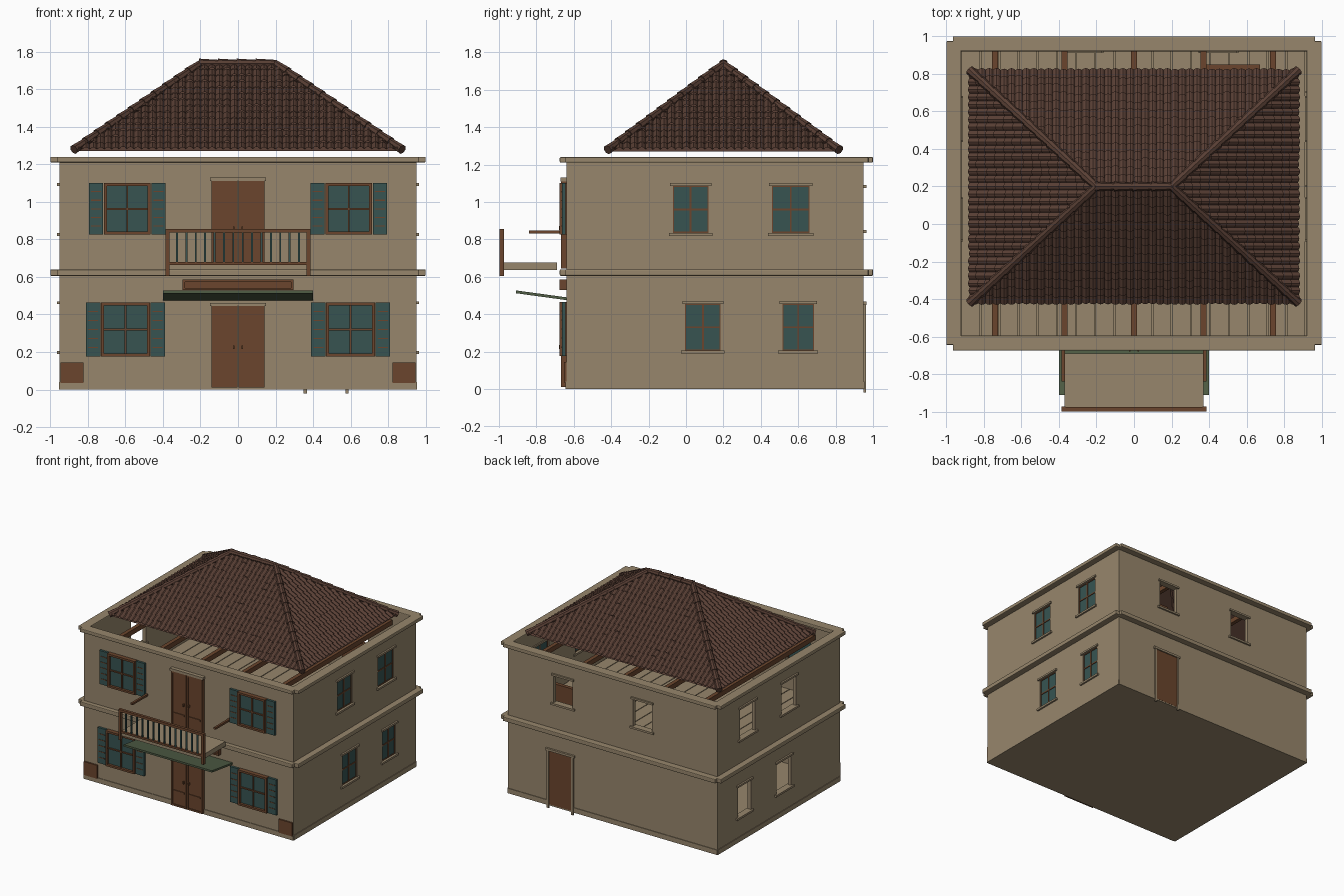
import bpy, bmesh, math, random
from mathutils import Vector

random.seed(4)
cube = bpy.data.objects.get("Cube")
if cube:
    bpy.data.objects.remove(cube, do_unlink=True)


def material(name, r, g, b):
    m = bpy.data.materials.new(name)
    m.use_nodes = True
    m.diffuse_color = (r, g, b, 1)
    bsdf = m.node_tree.nodes["Principled BSDF"]
    bsdf.inputs["Base Color"].default_value = (r, g, b, 1)
    bsdf.inputs["Roughness"].default_value = 0.9
    return m


PLASTER = material("plaster", 0.31, 0.24, 0.15)
WOOD = material("wood", 0.145, 0.06, 0.026)
TEAL = material("teal", 0.038, 0.088, 0.083)
TILE = material("roof_tile", 0.1, 0.05, 0.035)
GREEN = material("green_awning", 0.08, 0.11, 0.06)

XW, YF, YB, THICK = 0.95, -0.64, 0.95, 0.03


def finish(name, bm, mat):
    mesh = bpy.data.meshes.new(name)
    bm.to_mesh(mesh)
    bm.free()
    if mat:
        mesh.materials.append(mat)
    ob = bpy.data.objects.new(name, mesh)
    bpy.context.collection.objects.link(ob)
    return ob


def boxes(name, mat, parts):
    """One object made of axis-aligned boxes (x0, x1, y0, y1, z0, z1)."""
    bm = bmesh.new()
    for x0, x1, y0, y1, z0, z1 in parts:
        for v in bmesh.ops.create_cube(bm, size=1)["verts"]:
            v.co = ((x0 + x1) / 2 + v.co.x * (x1 - x0),
                    (y0 + y1) / 2 + v.co.y * (y1 - y0),
                    (z0 + z1) / 2 + v.co.z * (z1 - z0))
    return finish(name, bm, mat)


def on_wall(side, u0, u1, d0, d1, z0, z1):
    """Box on a wall: u runs along it, d is the distance outwards."""
    return {"front": (u0, u1, YF - d1, YF - d0, z0, z1),
            "back": (u0, u1, YB + d0, YB + d1, z0, z1),
            "right": (XW + d0, XW + d1, u0, u1, z0, z1),
            "left": (-XW - d1, -XW - d0, u0, u1, z0, z1)}[side]


def border(side, u0, u1, z0, z1, w, d0, d1):
    return [on_wall(side, u0, u0 + w, d0, d1, z0, z1),
            on_wall(side, u1 - w, u1, d0, d1, z0, z1),
            on_wall(side, u0 + w, u1 - w, d0, d1, z0, z0 + w),
            on_wall(side, u0 + w, u1 - w, d0, d1, z1 - w, z1)]


def cross(side, u0, u1, z0, z1, d0, d1, w=0.005):
    u, z = (u0 + u1) / 2, (z0 + z1) / 2
    return [on_wall(side, u - w, u + w, d0, d1, z0, z1),
            on_wall(side, u0, u1, d0, d1, z - w, z + w)]


# Window layout: side, centre, half width, bottom, top
front_windows = [("front", s * c, h, z0, z1) for s in (-1, 1)
                 for c, h, z0, z1 in ((0.59, 0.125, 0.825, 1.1), (0.6, 0.13, 0.175, 0.465))]
side_rows = ((0.025, 0.095, 0.835, 1.085), (0.56, 0.1, 0.835, 1.085),
             (0.09, 0.095, 0.205, 0.455), (0.6, 0.085, 0.205, 0.455))
right_windows = [("right", *r) for r in side_rows]
left_windows = [("left", *r) for r in side_rows]
back_windows = [("back", c, 0.085, 0.85, 1.075) for c in (0.45, -0.27)]
all_windows = front_windows + right_windows + left_windows + back_windows

# Hollow walls with openings
walls = boxes("walls", PLASTER, [(-XW, XW, YF, YB, 0, 1.22)])
hollow = boxes("hollow_cutter", None, [(THICK - XW, XW - THICK, YF + THICK, YB - THICK, 0.03, 2)])
inset = 0.012
openings = boxes("opening_cutter", None, [
    on_wall(s, c - h + inset, c + h - inset, -0.06, 0.05, z0 + inset, z1 - inset)
    if s == "front" else on_wall(s, c - h, c + h, -0.06, 0.05, z0, z1)
    for s, c, h, z0, z1 in all_windows])
bpy.context.view_layer.objects.active = walls
for cutter in (hollow, openings):
    mod = walls.modifiers.new("cut", "BOOLEAN")
    mod.operation, mod.object, mod.solver = "DIFFERENCE", cutter, "EXACT"
    bpy.ops.object.modifier_apply(modifier=mod.name)
    bpy.data.objects.remove(cutter, do_unlink=True)

# Cornice bands and plinth
for name, z0, z1 in (("upper_cornice", 1.21, 1.24), ("lower_cornice", 0.605, 0.64)):
    band = boxes(name, PLASTER, [(-0.965, 0.965, -0.675, -0.595, z0, z1),
                                 (-0.965, 0.965, 0.92, 1.0, z0, z1),
                                 (0.92, 1.0, -0.645, 0.975, z0, z1),
                                 (-1.0, -0.92, -0.645, 0.975, z0, z1)])
    bevel = band.modifiers.new("soft_edge", "BEVEL")
    bevel.width, bevel.segments = 0.006, 2
boxes("plinth", PLASTER, [on_wall(s, a, b, 0, 0.005, 0, 0.04) for s, a, b in (
    ("front", -XW, XW), ("back", -XW, XW), ("left", YF, YB), ("right", YF, YB))])

# Interior floor planks, beams under the roof and an inner panel
boxes("floor_planks", PLASTER, [(-0.918 + i * 0.102, -0.822 + i * 0.102, -0.61, 0.92, 0.61, 0.645)
                                for i in range(18)])
boxes("ceiling_beams", WOOD, [(x - 0.016, x + 0.016, -0.6, 0.92, 1.12, 1.16)
                              for x in (-0.74, -0.37, 0, 0.37, 0.74)])
boxes("inner_panel", WOOD, [(0.37, 0.67, 0.82, 0.85, 0.645, 0.95)])

# Front windows with frames and louvred shutters
frames, glass, shutters, slats = [], [], [], []
for s, c, h, z0, z1 in front_windows:
    a, b = c - h, c + h
    frames += border(s, a, b, z0, z1, 0.016, 0, 0.035) + cross(s, a, b, z0, z1, 0.01, 0.025)
    glass.append(on_wall(s, a + 0.01, b - 0.01, 0.005, 0.015, z0 + 0.01, z1 - 0.01))
    for u0, u1 in ((a - 0.08, a - 0.003), (b + 0.003, b + 0.08)):
        shutters.append(on_wall(s, u0, u1, 0.003, 0.022, z0, z1))
        for i in range(1, 6):
            z = z0 + (z1 - z0) * i / 6
            slats.append(on_wall(s, u0 + 0.012, u1 - 0.012, 0.02, 0.025, z - 0.003, z + 0.003))
boxes("shutters", TEAL, shutters)
boxes("shutter_slats", WOOD, slats)

# Side windows are glazed on one side, open on the others
for s, c, h, z0, z1 in right_windows:
    frames += cross(s, c - h, c + h, z0, z1, -0.018, -0.005)
    frames += border(s, c - h, c + h, z0, z1, 0.006, -0.018, -0.005)
    glass.append(on_wall(s, c - h, c + h, -0.017, -0.01, z0, z1))
boxes("window_frames", WOOD, frames)
boxes("window_glass", TEAL, glass)
trim = []
for s, c, h, z0, z1 in right_windows + left_windows + back_windows:
    for d0, d1 in ((0, 0.014), (-THICK - 0.01, -THICK)):
        trim.append(on_wall(s, c - h - 0.022, c + h + 0.022, d0, d1, z0 - 0.016, z0))
        trim.append(on_wall(s, c - h - 0.015, c + h + 0.015, d0, d1, z1, z1 + 0.015))

# Doors
trim += [on_wall("front", -0.15, 0.15, 0, 0.03, 1.11, 1.13),
         on_wall("front", -0.15, 0.15, 0, 0.03, 0.445, 0.46)]
trim += border("back", 0.35, 0.59, -0.02, 0.465, 0.018, 0, 0.012)[:2]
trim.append(on_wall("back", 0.34, 0.6, 0, 0.016, 0.45, 0.468))
boxes("sills_and_lintels", PLASTER, trim)
boxes("back_door", WOOD, [on_wall("back", 0.368, 0.572, 0, 0.006, 0.01, 0.45)])
for name, z0, z1 in (("ground_door", 0.01, 0.445), ("balcony_door", 0.645, 1.11)):
    leaves = []
    for u0, u1 in ((-0.142, -0.002), (0.002, 0.142)):
        leaves.append(on_wall("front", u0, u1, 0, 0.022, z0, z1))
        leaves += border("front", u0, u1, z0, z1, 0.014, 0.02, 0.028)
        leaves.append(on_wall("front", u0 + 0.02, u1 - 0.02, 0.02, 0.028, z0 + 0.115, z0 + 0.13))
    leaves += [on_wall("front", u - 0.004, u + 0.004, 0.02, 0.04, z0 + 0.205, z0 + 0.225)
               for u in (-0.022, 0.022)]
    boxes(name, WOOD, leaves)
boxes("transom", WOOD, border("front", -0.295, 0.295, 0.53, 0.585, 0.012, 0, 0.035)
      + [on_wall("front", -0.285, 0.285, 0, 0.022, 0.54, 0.575)])
boxes("corner_panels", WOOD, [on_wall("front", min(s * 0.822, s * 0.945), max(s * 0.822, s * 0.945),
                                      0, 0.012, 0.035, 0.145) for s in (-1, 1)])

# Balcony and awning
boxes("balcony_slab", PLASTER, [(-0.37, 0.37, -0.985, -0.69, 0.637, 0.676)])
rails = [(-0.385, 0.385, -0.998, -0.975, 0.836, 0.856), (-0.385, 0.385, -0.995, -0.978, 0.664, 0.68)]
for x in (-0.376, 0.376):
    rails.append((x - 0.011, x + 0.011, -0.998, -0.973, 0.605, 0.856))
    rails.append((x - 0.009, x + 0.009, -0.84, YF, 0.832, 0.848))
boxes("balcony_rails", WOOD, rails)
boxes("balusters", TEAL, [(x - 0.005, x + 0.005, -0.992, -0.981, 0.675, 0.84)
                          for x in (-0.325 + i * 0.05 for i in range(14))])
awning = boxes("awning", GREEN, [(-0.4, 0.4, -0.91, YF, 0.475, 0.49)])
for v in awning.data.vertices:
    if v.co.y < -0.8:
        v.co.z += 0.037

# Hipped roof of overlapping barrel tiles
EAVE, TOP, MID = 1.27, 1.725, 0.2
ridge = [Vector((x, MID, TOP)) for x in (-0.2, 0.2)]
corners = [Vector((x, y, EAVE)) for x, y in ((-0.87, -0.415), (0.87, -0.415), (0.87, 0.815), (-0.87, 0.815))]
ends = [ridge[0], ridge[1], ridge[1], ridge[0]]
bm = bmesh.new()
ROWS = 14
for i in range(4):
    a, b, top_a, top_b = corners[i], corners[i - 3], ends[i], ends[i - 3]
    along = (b - a).normalized()
    up = top_a - a
    up -= along * up.dot(along)
    normal = along.cross(up).normalized()
    part = bmesh.new()
    part.faces.new([part.verts.new(p) for p in (a, b, b + up, a + up)])
    cols = round((b - a).length / 0.04)
    width = (b - a).length / cols
    for r in range(ROWS):
        for c in range(cols):
            low = max(0, r + random.uniform(-0.22, 0.12)) / ROWS
            high = min(1, (r + 1.15) / ROWS)
            lower, upper = [], []
            for k in range(5):
                arch = 0.013 * math.sin(math.pi * k / 4)
                p = a + along * width * (c + k / 4)
                lower.append(part.verts.new(p + up * low + normal * (arch + 0.013)))
                upper.append(part.verts.new(p + up * high + normal * (arch + 0.002)))
            for k in range(4):
                part.faces.new((lower[k], lower[k + 1], upper[k + 1], upper[k]))
    # Trim the slope along both hips
    for corner, end, sign in ((a, top_a, -1), (b, top_b, 1)):
        hip = end - corner
        out = Vector((hip.y, -hip.x, 0))
        if out.dot(along) * sign < 0:
            out.negate()
        bmesh.ops.bisect_plane(part, geom=part.verts[:] + part.edges[:] + part.faces[:],
                               plane_co=corner, plane_no=out, clear_outer=True)
    temp = bpy.data.meshes.new("slope")
    part.to_mesh(temp)
    part.free()
    bm.from_mesh(temp)
    bpy.data.meshes.remove(temp)
finish("roof_tiles", bm, TILE)

# Hip and ridge caps
bm = bmesh.new()
for start, stop in list(zip(corners, ends)) + [(ridge[0], ridge[1])]:
    step = stop - start
    count = max(4, round(step.length / 0.09))
    turn = step.to_track_quat("Z", "Y").to_matrix().to_4x4()
    for i in range(count):
        turn.translation = start + step * ((i + 0.5) / count) + Vector((0, 0, 0.012))
        bmesh.ops.create_cone(bm, cap_ends=True, segments=8, radius1=0.026, radius2=0.019,
                              depth=step.length / count * 1.15, matrix=turn)
finish("ridge_caps", bm, TILE)
